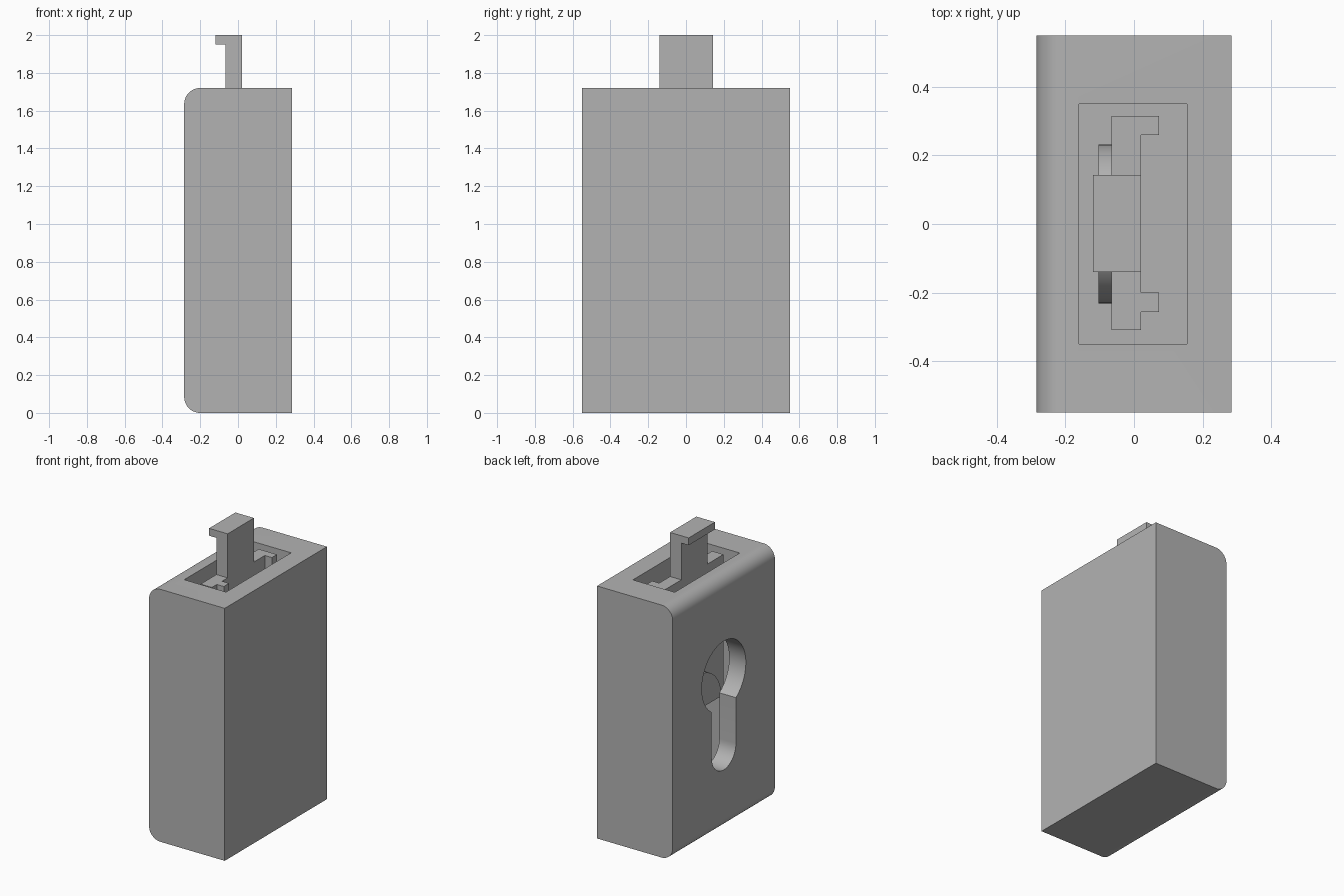
import bpy, bmesh
from math import sin, cos, pi, radians, asin
from mathutils import Vector

cube = bpy.data.objects.get("Cube")
if cube:
    bpy.data.objects.remove(cube, do_unlink=True)

grey = bpy.data.materials.new("plain grey")
grey.use_nodes = True
colour = (0.45, 0.45, 0.45, 1)
grey.diffuse_color = colour
grey.node_tree.nodes["Principled BSDF"].inputs["Base Color"].default_value = colour

# Which axes a flat profile uses, and where the extrusion depth goes
PLACE = {"x": lambda a, b, d: (d, a, b),
         "y": lambda a, b, d: (a, d, b),
         "z": lambda a, b, d: (a, b, d)}


def prism(name, profile, axis, low, high):
    """Extrude a closed 2D profile along an axis."""
    bm = bmesh.new()
    place = PLACE[axis]
    face = bm.faces.new([bm.verts.new(place(a, b, low)) for a, b in profile])
    out = bmesh.ops.extrude_face_region(bm, geom=[face])
    verts = [g for g in out["geom"] if isinstance(g, bmesh.types.BMVert)]
    bmesh.ops.translate(bm, verts=verts, vec=Vector(place(0, 0, high - low)))
    bmesh.ops.recalc_face_normals(bm, faces=bm.faces)
    mesh = bpy.data.meshes.new(name)
    bm.to_mesh(mesh)
    bm.free()
    mesh.materials.append(grey)
    obj = bpy.data.objects.new(name, mesh)
    bpy.context.collection.objects.link(obj)
    return obj


def arc(ca, cb, r, start, end, steps):
    return [(ca + r * cos(start + (end - start) * i / steps),
             cb + r * sin(start + (end - start) * i / steps)) for i in range(steps + 1)]


def rect(a0, a1, b0, b1):
    return [(a0, b0), (a1, b0), (a1, b1), (a0, b1)]


def activate(obj):
    bpy.ops.object.select_all(action="DESELECT")
    obj.select_set(True)
    bpy.context.view_layer.objects.active = obj


def cut(obj, cutter):
    activate(obj)
    mod = obj.modifiers.new("cut", "BOOLEAN")
    mod.operation, mod.solver, mod.object = "DIFFERENCE", "EXACT", cutter
    bpy.ops.object.modifier_apply(modifier=mod.name)
    bpy.data.objects.remove(cutter, do_unlink=True)


def smooth(obj):
    activate(obj)
    bpy.ops.object.shade_smooth_by_angle(angle=radians(30))


# Housing: block with two rounded edges on the keyhole side
W, D, H, R = 0.285, 0.55, 1.72, 0.085
outline = [(W, 0), (W, H)]
outline += arc(-W + R, H - R, R, pi / 2, pi, 12)
outline += arc(-W + R, R, R, pi, 1.5 * pi, 12)
housing = prism("housing", outline, "y", -D, D)

# Pocket open at the top
cut(housing, prism("pocket_cutter", rect(-0.16, 0.155, -0.35, 0.35), "z", 0.15, H + 0.1))

# Keyhole: round opening with a round-ended slot below it
head, slot = 0.237, 0.13
join = asin(slot / head)
keyhole = arc(0, 1.05, head, -pi / 2 + join, 1.5 * pi - join, 48)
keyhole += arc(0, 0.54, slot, pi, 2 * pi, 20)
cut(housing, prism("keyhole_cutter", keyhole, "x", -0.4, -0.1))
smooth(housing)

# Slider plate with two ribs on its back
plate = [(-0.065, -0.31), (0.02, -0.31), (0.02, -0.257), (0.073, -0.257),
         (0.073, -0.2), (0.02, -0.2), (0.02, 0.26), (0.073, 0.26),
         (0.073, 0.315), (-0.065, 0.315)]
prism("slider_plate", plate, "z", 0.77, 1.70)

# Half-round catch on the slider, facing the keyhole
catch = prism("slider_catch", arc(0, 0.775, 0.232, 0, pi, 32), "x", -0.103, -0.065)
smooth(catch)

# Tongue with a hooked tip
hook = [(-0.065, 1.70), (0.02, 1.70), (0.02, 2), (-0.12, 2), (-0.12, 1.95), (-0.065, 1.95)]
prism("hooked_tongue", hook, "y", -0.14, 0.143)
